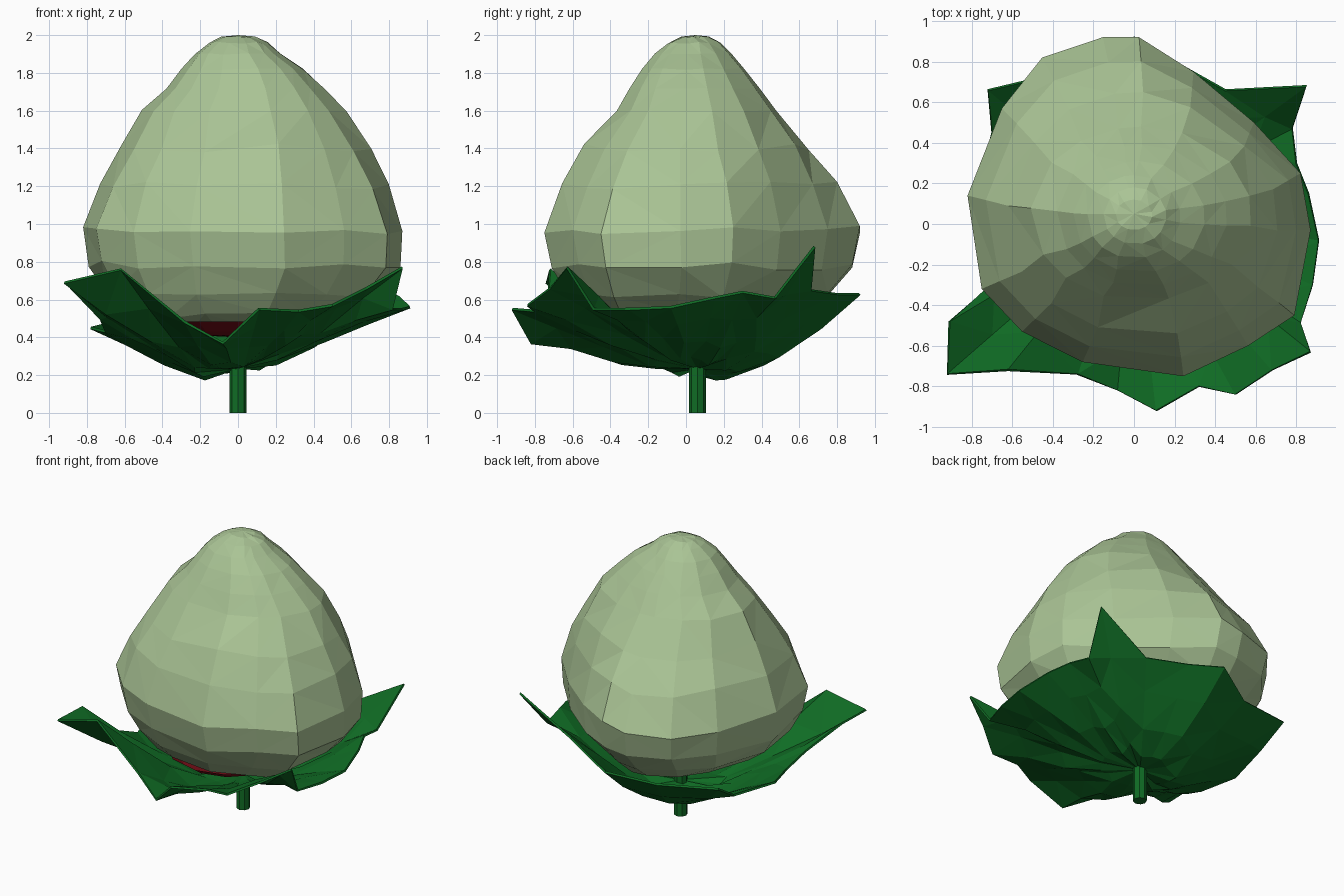
import bpy, bmesh, random
from math import sin, cos, pi, hypot

if "Cube" in bpy.data.objects:
    bpy.data.objects.remove(bpy.data.objects["Cube"])

random.seed(4)


def material(name, rgb):
    m = bpy.data.materials.new(name)
    m.diffuse_color = (*rgb, 1)
    m.use_nodes = True
    m.node_tree.nodes["Principled BSDF"].inputs["Base Color"].default_value = m.diffuse_color
    return m


pale = material("pale_green", (0.40, 0.55, 0.30))
green = material("leaf_green", (0.005, 0.15, 0.018))
red = material("dark_red", (0.20, 0.005, 0.01))


def loft(name, rings, mat, top=None, bottom=None):
    """Skin a stack of equal-length rings, closing ends with a fan point."""
    bm = bmesh.new()
    vs = [[bm.verts.new(p) for p in r] for r in rings]
    n = len(vs[0])
    for a, b in zip(vs, vs[1:]):
        for i in range(n):
            j = (i + 1) % n
            bm.faces.new((a[i], a[j], b[j], b[i]))
    for point, ring in ((bottom, vs[0]), (top, vs[-1])):
        if point:
            c = bm.verts.new(point)
            for i in range(n):
                bm.faces.new((c, ring[i], ring[(i + 1) % n]))
    bmesh.ops.triangulate(bm, faces=bm.faces[:])
    bmesh.ops.recalc_face_normals(bm, faces=bm.faces[:])
    me = bpy.data.meshes.new(name)
    bm.to_mesh(me)
    bm.free()
    me.materials.append(mat)
    ob = bpy.data.objects.new(name, me)
    bpy.context.collection.objects.link(ob)
    return ob


# Bud: one irregular plan outline, fitted to the width and depth at each
# height and growing rounder toward the tip
outline = [(.88, -.03), (.83, .25), (.60, .50), (.30, .75), (.03, .92),
           (-.15, .92), (-.45, .82), (-.65, .57), (-.82, .14), (-.75, -.32),
           (-.55, -.53), (-.25, -.68), (.25, -.75), (.57, -.60), (.80, -.45)]
levels = [  # z, x min, x max, y min, y max
    (.46, -.34, .36, -.36, .40), (.52, -.55, .57, -.54, .60),
    (.63, -.70, .73, -.63, .75), (.78, -.79, .86, -.71, .88),
    (.97, -.82, .87, -.75, .92), (1.20, -.73, .80, -.66, .80),
    (1.40, -.62, .71, -.55, .65), (1.60, -.51, .58, -.38, .48),
    (1.72, -.38, .46, -.31, .39), (1.82, -.30, .35, -.24, .31),
    (1.90, -.23, .23, -.17, .24), (1.96, -.15, .16, -.10, .18),
    (1.99, -.09, .09, -.03, .12)]
rings = []
for z, x0, x1, y0, y1 in levels:
    wob = .025 if z < 1.5 else .004
    blend = max(0, min(1, (z - 1.1) / .5))
    ring = []
    for x, y in outline:
        u, v = (x - .03) / .85, (y - .085) / .835
        k = 1 + blend * (1 / hypot(u, v) - 1)
        ring.append(((x0 + x1) / 2 + u * k * (x1 - x0) / 2,
                     (y0 + y1) / 2 + v * k * (y1 - y0) / 2,
                     z + random.uniform(-wob, wob)))
    rings.append(ring)
loft("bud", rings, pale, top=(0, .05, 2.0), bottom=(0, .03, .44))

# Leafy cup: pointed rim drawn in toward the stem through inner rings
rim = [(.11, -.92, .55), (.32, -.80, .54), (.50, -.84, .57), (.68, -.72, .66),
       (.87, -.63, .77), (.82, -.49, .55), (.88, -.30, .55), (.91, -.08, .56),
       (.86, .15, .61), (.80, .30, .64), (.78, .47, .61), (.85, .68, .88),
       (.45, .66, .65), (.20, .80, .63), (0, .92, .63), (-.30, .76, .56),
       (-.72, .66, .60), (-.70, .45, .47), (-.78, .10, .45), (-.70, -.15, .43),
       (-.73, -.32, .50), (-.91, -.48, .69), (-.92, -.74, .69),
       (-.62, -.72, .76), (-.28, -.74, .48), (-.08, -.82, .37)]
rings = []
for f in (.25, .50, .76, 1):
    ring = []
    for x, y, z in rim:
        px, py = x * f, .06 + (y - .06) * f
        base = .17 + .25 * abs(px + .15) + .12 * abs(py - .2)
        wob = random.uniform(-.02, .02) if f < 1 else 0
        ring.append((px, py, base + (z - base) * f ** 2.6 + wob))
    rings.append(ring)
cup = loft("leaf_cup", rings, green, bottom=(0, .06, .24))
mod = cup.modifiers.new("thickness", 'SOLIDIFY')
mod.thickness = .014
mod.offset = 0

# Red inner petals just showing between bud and cup at the front
petals = [[(r * cos(2 * pi * i / 12), -.08 + r * sin(2 * pi * i / 12), z)
           for i in range(12)] for r, z in ((.20, .41), (.34, .43), (.42, .485))]
loft("inner_petals", petals, red, bottom=(0, -.05, .40))

# Stem
stem = [[(.045 * cos(2 * pi * i / 8), .06 + .045 * sin(2 * pi * i / 8), z)
         for i in range(8)] for z in (0, .30)]
loft("stem", stem, green, top=(0, .06, .30), bottom=(0, .06, 0))
